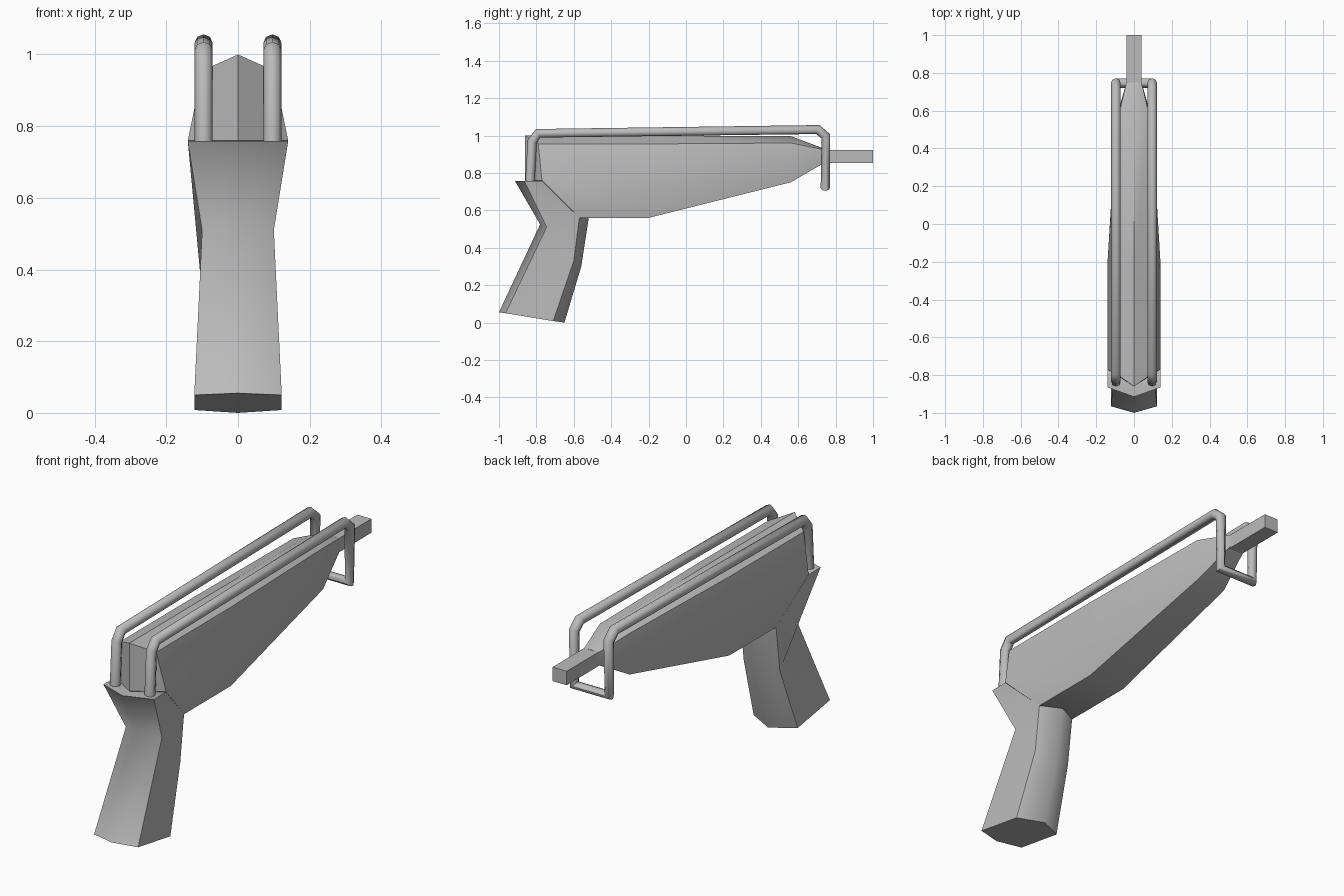
import bpy, bmesh, math

if "Cube" in bpy.data.objects:
    bpy.data.objects.remove(bpy.data.objects["Cube"])

grey = bpy.data.materials.new("grey_metal")
grey.diffuse_color = (0.5, 0.5, 0.5, 1)
grey.use_nodes = True
grey.node_tree.nodes["Principled BSDF"].inputs["Base Color"].default_value = grey.diffuse_color


def finish(obj, angle):
    obj.data.materials.append(grey)
    bpy.ops.object.select_all(action='DESELECT')
    obj.select_set(True)
    bpy.context.view_layer.objects.active = obj
    bpy.ops.object.shade_smooth_by_angle(angle=math.radians(angle))


def make(name, bm, angle=50):
    bmesh.ops.recalc_face_normals(bm, faces=bm.faces)
    mesh = bpy.data.meshes.new(name)
    bm.to_mesh(mesh)
    bm.free()
    obj = bpy.data.objects.new(name, mesh)
    bpy.context.collection.objects.link(obj)
    finish(obj, angle)


def mirror_ring(half):
    """Close a half outline (x >= 0) into a full symmetric ring."""
    return half + [(-x, y, z) for x, y, z in reversed(half) if x > 0]


def loft(bm, halves):
    rings = [[bm.verts.new(p) for p in mirror_ring(h)] for h in halves]
    n = len(rings[0])
    for a, b in zip(rings, rings[1:]):
        for i in range(n):
            j = (i + 1) % n
            bm.faces.new((a[i], a[j], b[j], b[i]))
    return rings


# body: ridge, shoulder, widest line, flat belly; tapers to the nose
bm = bmesh.new()
rings = loft(bm, [
    [(0, -.86, 1.0), (.10, -.79, .955), (.14, -.77, .76), (.10, -.57, .56)],
    [(0, -.2, 1.0), (.10, -.2, .955), (.14, -.2, .76), (.10, -.2, .56)],
    [(0, .56, .997), (.085, .56, .96), (.094, .56, .86), (.08, .56, .75)],
    [(0, .75, .925), (.04, .75, .922), (.04, .75, .89), (.04, .75, .86)],
])
bm.faces.new(rings[-1])
# pointed rear of the body
top, sh_r, wide_r, low_r, low_l, wide_l, sh_l = rings[0]
rear = bm.verts.new((0, -.86, .76))
for f in ((top, sh_r, wide_r, rear), (rear, wide_r, low_r), (rear, low_r, low_l),
          (rear, low_l, wide_l), (rear, wide_l, sh_l, top)):
    bm.faces.new(f)
make("body", bm, 40)

# grip: pointed six-sided handle flaring into a collar behind the body
bm = bmesh.new()
rings = loft(bm, [
    [(0, -1.0, .055), (.122, -.965, .05), (.122, -.71, .008), (0, -.65, 0)],
    [(0, -.78, .525), (.10, -.745, .51), (.10, -.60, .33), (0, -.56, .30)],
    [(0, -.915, .758), (.14, -.865, .758), (.10, -.57, .56), (0, -.52, .56)],
])
bm.faces.new(rings[0])
back, side_r, low_r, front, low_l, side_l = rings[-1]
corner = {}
for s, side, low in ((1, side_r, low_r), (-1, side_l, low_l)):
    c = corner[s] = bm.verts.new((.14 * s, -.77, .758))
    bm.faces.new((side, c, low))
bm.faces.new((back, side_r, corner[1], corner[-1], side_l))
bm.faces.new((corner[1], low_r, low_l, corner[-1]))
bm.faces.new((low_r, front, low_l))
make("grip", bm, 60)

# barrel: square bar
bm = bmesh.new()
bmesh.ops.create_cube(bm, size=1)
for v in bm.verts:
    v.co = (v.co.x * .078, .85 + v.co.y * .30, .888 + v.co.z * .07)
make("barrel", bm, 30)

# rail loop: one bent tube up both sides and under the barrel
half = [(-.835, .74), (-.822, .97), (-.79, 1.012), (.705, 1.032), (.748, .995), (.745, .722)]
path = [(.096, y, z) for y, z in half] + [(-.096, y, z) for y, z in reversed(half)]
curve = bpy.data.curves.new("rail_path", 'CURVE')
curve.dimensions = '3D'
curve.bevel_depth = .0255
curve.bevel_resolution = 2
curve.use_fill_caps = True
spline = curve.splines.new('POLY')
spline.points.add(len(path) - 1)
for pt, co in zip(spline.points, path):
    pt.co = (*co, 1)
helper = bpy.data.objects.new("rail_helper", curve)
bpy.context.collection.objects.link(helper)
bpy.context.view_layer.update()
mesh = bpy.data.meshes.new_from_object(helper.evaluated_get(bpy.context.evaluated_depsgraph_get()))
bpy.data.objects.remove(helper)
rail = bpy.data.objects.new("rail_loop", mesh)
bpy.context.collection.objects.link(rail)
rail.data.materials.clear()
finish(rail, 50)
